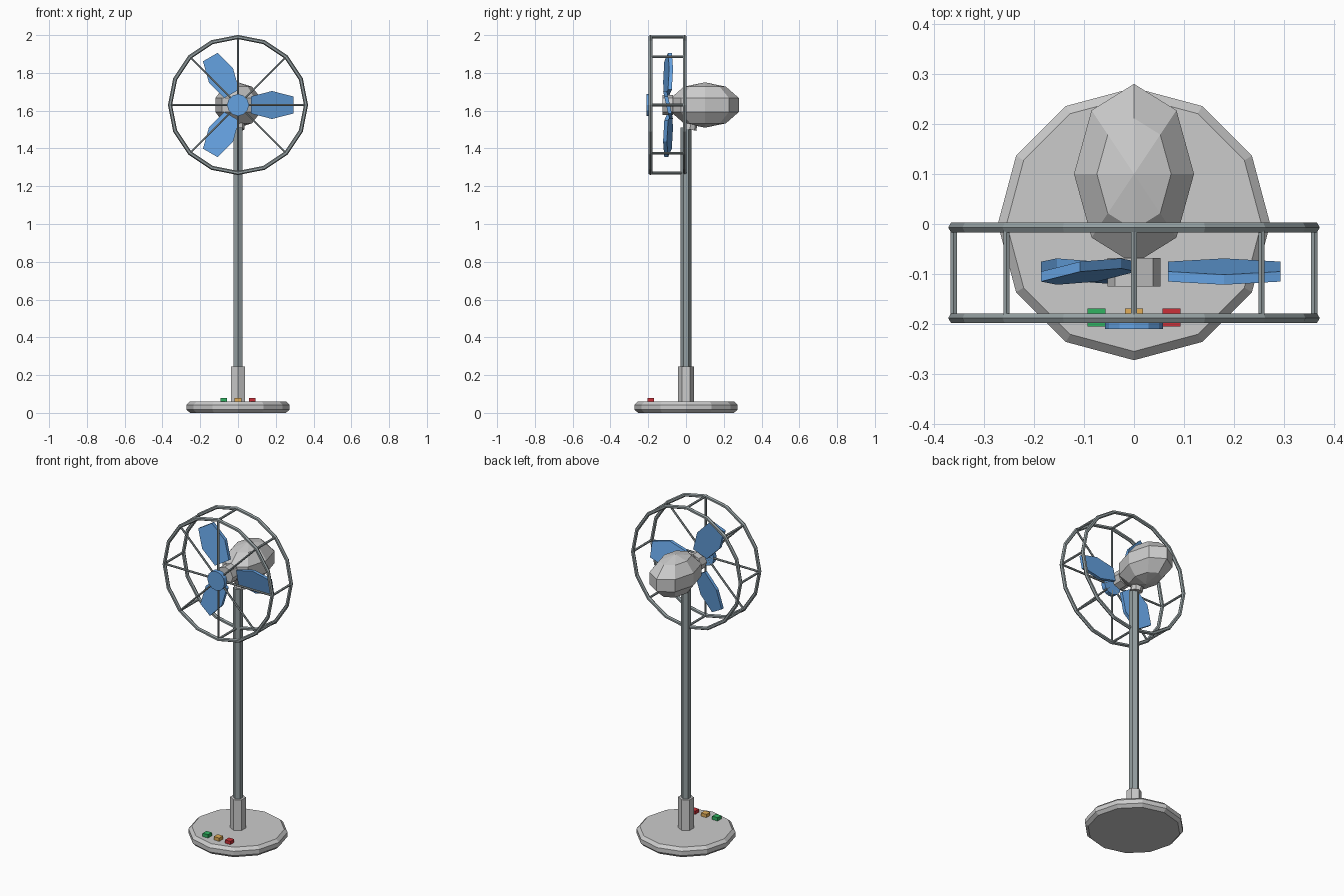
import bpy, bmesh, math
from mathutils import Vector, Matrix

if "Cube" in bpy.data.objects:
    bpy.data.objects.remove(bpy.data.objects["Cube"])

HEAD = 1.63                      # height of the fan axis


def material(name, rgb):
    m = bpy.data.materials.new(name)
    m.diffuse_color = (*rgb, 1)
    m.use_nodes = True
    m.node_tree.nodes["Principled BSDF"].inputs["Base Color"].default_value = m.diffuse_color
    return m


BLUE = material("blue", (0.13, 0.36, 0.75))
STEEL = material("steel", (0.30, 0.35, 0.36))
GREEN = material("green", (0.03, 0.45, 0.12))
AMBER = material("amber", (0.75, 0.42, 0.10))
RED = material("red", (0.60, 0.03, 0.04))


def finish(name, bm, mat=None):
    bmesh.ops.recalc_face_normals(bm, faces=bm.faces)
    me = bpy.data.meshes.new(name)
    bm.to_mesh(me)
    bm.free()
    ob = bpy.data.objects.new(name, me)
    bpy.context.collection.objects.link(ob)
    if mat:
        me.materials.append(mat)
    return ob


def rod(name, p0, p1, r, n, mat=None):
    """n-sided prism from p0 to p1"""
    p0, p1 = Vector(p0), Vector(p1)
    d = p1 - p0
    rot = Vector((0, 0, 1)).rotation_difference(d).to_matrix().to_4x4()
    bm = bmesh.new()
    bmesh.ops.create_cone(bm, cap_ends=True, segments=n, radius1=r, radius2=r,
                          depth=d.length,
                          matrix=Matrix.Translation((p0 + p1) / 2) @ rot)
    return finish(name, bm, mat)


def polar(r, a, y):
    return Vector((r * math.cos(a), y, HEAD + r * math.sin(a)))


# round base with chamfered rims
bm = bmesh.new()
bmesh.ops.create_cone(bm, cap_ends=True, segments=12, radius1=0.272, radius2=0.272,
                      depth=0.06, matrix=Matrix.Translation((0, 0, 0.03)))
rims = [e for e in bm.edges if abs(e.verts[0].co.z - e.verts[1].co.z) < 1e-4]
bmesh.ops.bevel(bm, geom=rims, offset=0.017, segments=1, affect='EDGES')
finish("base", bm)

# control buttons
for name, x, mat in (("green_button", -0.075, GREEN), ("amber_button", 0, AMBER),
                     ("red_button", 0.075, RED)):
    bm = bmesh.new()
    bmesh.ops.create_cube(bm, size=1, matrix=Matrix.Translation((x, -0.187, 0.067))
                          @ Matrix.Diagonal((0.036, 0.036, 0.026, 1)))
    finish(name, bm, mat)

# stand
rod("pole_sleeve", (0, 0, 0.05), (0, 0, 0.245), 0.043, 6)
rod("pole", (0, 0, 0.2), (0, 0, 1.51), 0.028, 6, STEEL)
rod("neck", (0, 0.02, 1.50), (0, 0.035, 1.58), 0.035, 8)

# motor housing
bm = bmesh.new()
bmesh.ops.create_uvsphere(bm, u_segments=8, v_segments=5, radius=1,
                          matrix=Matrix.Translation((0, 0.1, HEAD))
                          @ Matrix.Diagonal((0.126, 0.189, 0.12, 1)))
finish("motor_housing", bm)
rod("blade_hub", (0, -0.068, HEAD), (0, -0.125, HEAD), 0.053, 8)

# three pitched blades
outline = [(0.068, -0.045), (0.18, -0.074), (0.293, -0.045),
           (0.293, 0.045), (0.18, 0.074), (0.068, 0.045)]
for i in range(3):
    bm = bmesh.new()
    layers = [[bm.verts.new((x, -0.22 * z + t, z)) for x, z in outline]
              for t in (-0.01, 0.01)]
    for vs in layers:
        bm.faces.new(vs)
    for j in range(6):
        k = (j + 1) % 6
        bm.faces.new((layers[0][j], layers[0][k], layers[1][k], layers[1][j]))
    # negative turn about y is counter-clockwise seen from the front
    bm.transform(Matrix.Translation((0, -0.095, HEAD))
                 @ Matrix.Rotation(-i * math.tau / 3, 4, 'Y'))
    finish(f"blade_{i + 1}", bm, BLUE)

# guard rings
for name, y in (("guard_ring_front", -0.188), ("guard_ring_back", -0.007)):
    bpy.ops.mesh.primitive_torus_add(major_segments=16, minor_segments=6,
                                     major_radius=0.36, minor_radius=0.011,
                                     location=(0, y, HEAD),
                                     rotation=(math.pi / 2, 0, 0))
    ring = bpy.context.object
    ring.name = name
    ring.data.materials.append(STEEL)

# guard spokes and cross struts
for i in range(8):
    a = i * math.tau / 8
    rod(f"guard_spoke_{i + 1}", polar(0.03, a, -0.188), polar(0.355, a, -0.188),
        0.006, 6, STEEL)
    rod(f"guard_strut_{i + 1}", polar(0.36, a, -0.188), polar(0.36, a, -0.007),
        0.007, 6, STEEL)

# centre cap
rod("guard_cap", (0, -0.183, HEAD), (0, -0.21, HEAD), 0.058, 12, BLUE)
